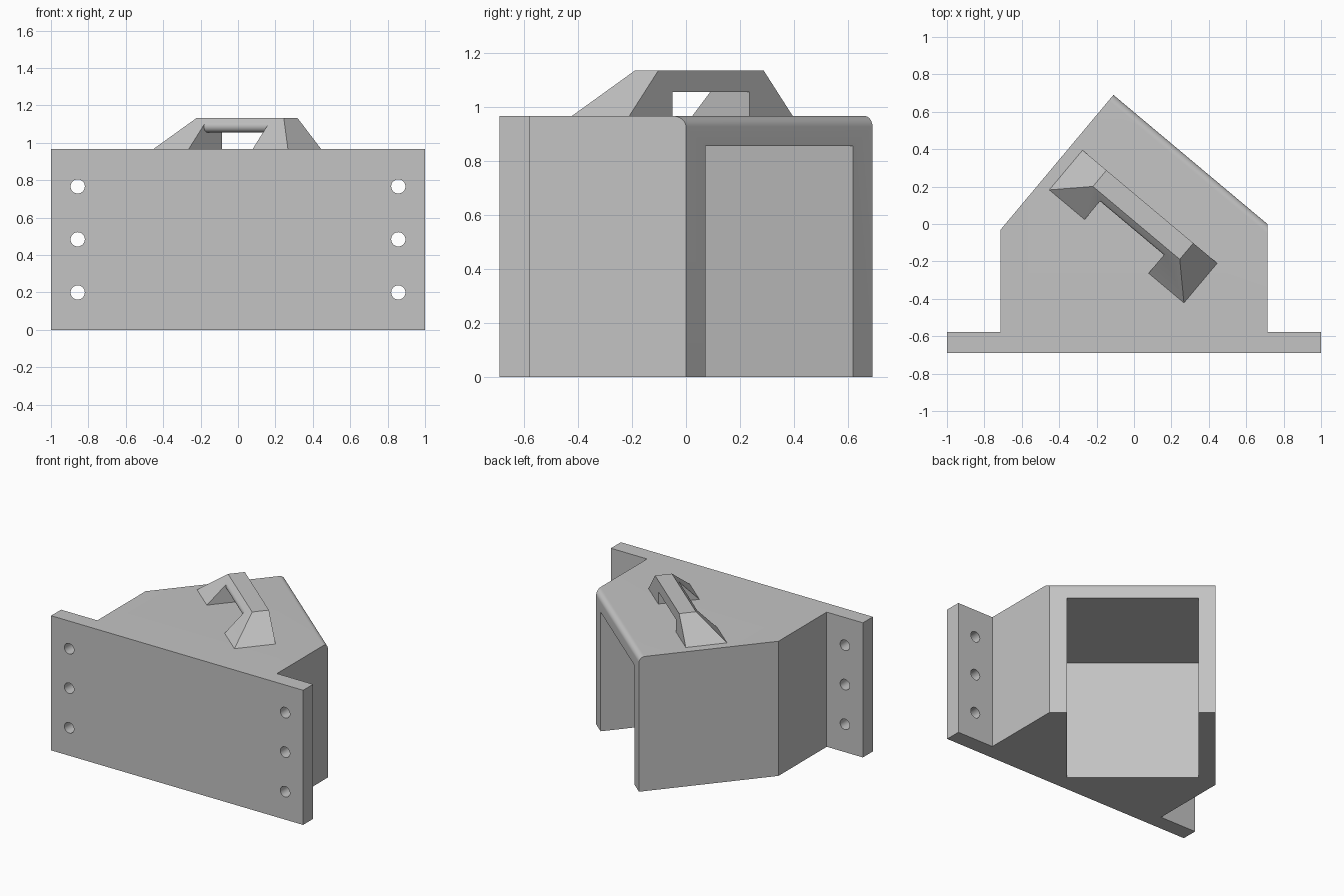
import bpy, bmesh, math
from mathutils import Matrix, Vector

if "Cube" in bpy.data.objects:
    bpy.data.objects.remove(bpy.data.objects["Cube"], do_unlink=True)

HEIGHT = 0.966
TILT = Matrix.Rotation(math.radians(-40), 4, 'Z')   # direction of the angled back face

grey = bpy.data.materials.new("plain grey")
grey.use_nodes = True
grey.diffuse_color = (0.55, 0.55, 0.55, 1)
grey.node_tree.nodes["Principled BSDF"].inputs["Base Color"].default_value = (0.55, 0.55, 0.55, 1)


def make(name, bm, matrix=Matrix()):
    bmesh.ops.recalc_face_normals(bm, faces=bm.faces)
    bm.transform(matrix)
    mesh = bpy.data.meshes.new(name)
    bm.to_mesh(mesh)
    bm.free()
    obj = bpy.data.objects.new(name, mesh)
    mesh.materials.append(grey)
    bpy.context.collection.objects.link(obj)
    return obj


def prism(points, shift):
    """Extrude a closed loop of points along a vector."""
    bm = bmesh.new()
    face = bm.faces.new([bm.verts.new(p) for p in points])
    out = bmesh.ops.extrude_face_region(bm, geom=[face])
    moved = [g for g in out["geom"] if isinstance(g, bmesh.types.BMVert)]
    bmesh.ops.translate(bm, verts=moved, vec=shift)
    return bm


def cut(obj, cutters):
    """Subtract the cutters, then shade only the rounded areas smooth."""
    bpy.ops.object.select_all(action='DESELECT')
    bpy.context.view_layer.objects.active = obj
    obj.select_set(True)
    for c in cutters:
        c.hide_render = True
        mod = obj.modifiers.new("cut", 'BOOLEAN')
        mod.operation, mod.solver, mod.object = 'DIFFERENCE', 'EXACT', c
        bpy.ops.object.modifier_apply(modifier=mod.name)
        bpy.data.objects.remove(c, do_unlink=True)
    bpy.ops.object.shade_smooth_by_angle(angle=math.radians(32))


# Body with mounting flange: one plan outline, extruded upward
right, peak = Vector((0.713, 0, HEIGHT)), Vector((-0.11, 0.69, HEIGHT))
plan = [(-1, -0.69), (1, -0.69), (1, -0.577), (0.713, -0.577), right.xy, peak.xy,
        (-0.713, -0.03), (-0.713, -0.577), (-1, -0.577)]
bm = prism([(x, y, 0) for x, y in plan], (0, 0, HEIGHT))

# Rounded top edge over the angled opening
middle = (right + peak) / 2
edge = min(bm.edges, key=lambda e: ((e.verts[0].co + e.verts[1].co) / 2 - middle).length)
bmesh.ops.bevel(bm, geom=[edge], offset=0.04, segments=8, profile=0.5, affect='EDGES')
body = make("body_and_flange", bm)

# Rectangular pocket, open at the angled face and underneath
pocket = prism([(-0.4255, -0.845, -0.1), (0.4255, -0.845, -0.1),
                (0.4255, 0.2, -0.1), (-0.4255, 0.2, -0.1)], (0, 0, 0.955))
cutters = [make("pocket_cutter", pocket, Matrix.Translation((middle.x, middle.y, 0)) @ TILT)]

# Bolt holes through the flange
for side in (-1, 1):
    for z in (0.2, 0.484, 0.767):
        bm = bmesh.new()
        bmesh.ops.create_cone(bm, cap_ends=True, segments=32, radius1=0.038,
                              radius2=0.038, depth=0.4)
        place = Matrix.Translation((side * 0.857, -0.63, z)) @ Matrix.Rotation(math.pi / 2, 4, 'X')
        cutters.append(make("hole_cutter", bm, place))
cut(body, cutters)

# Handle block: upright back, sloping ends and front
place = Matrix.Translation((0.085, 0.0925, HEIGHT)) @ TILT
bm = bmesh.new()
base = [bm.verts.new(p) for p in [(-0.47, -0.277, 0), (0.47, -0.277, 0), (0.47, 0, 0), (-0.47, 0, 0)]]
top = [bm.verts.new(p) for p in [(-0.303, -0.113, 0.168), (0.303, -0.113, 0.168),
                                 (0.303, 0, 0.168), (-0.303, 0, 0.168)]]
bm.faces.new(base)
bm.faces.new(top)
for i in range(4):
    j = (i + 1) % 4
    bm.faces.new([base[i], base[j], top[j], top[i]])
handle = make("handle", bm, place)

# Finger opening, leaving a grip rounded along its lower front
arc = [math.radians(270 - 134.4 * i / 10) for i in range(11)]
profile = [(0.1, -0.05), (0.1, 0.089)]
profile += [(-0.119 + 0.03 * math.cos(a), 0.119 + 0.03 * math.sin(a)) for a in arc]
profile += [(-0.4, profile[-1][1]), (-0.4, -0.05)]
opening = prism([(-0.223, y, z) for y, z in profile], (0.446, 0, 0))
cut(handle, [make("opening_cutter", opening, place)])
